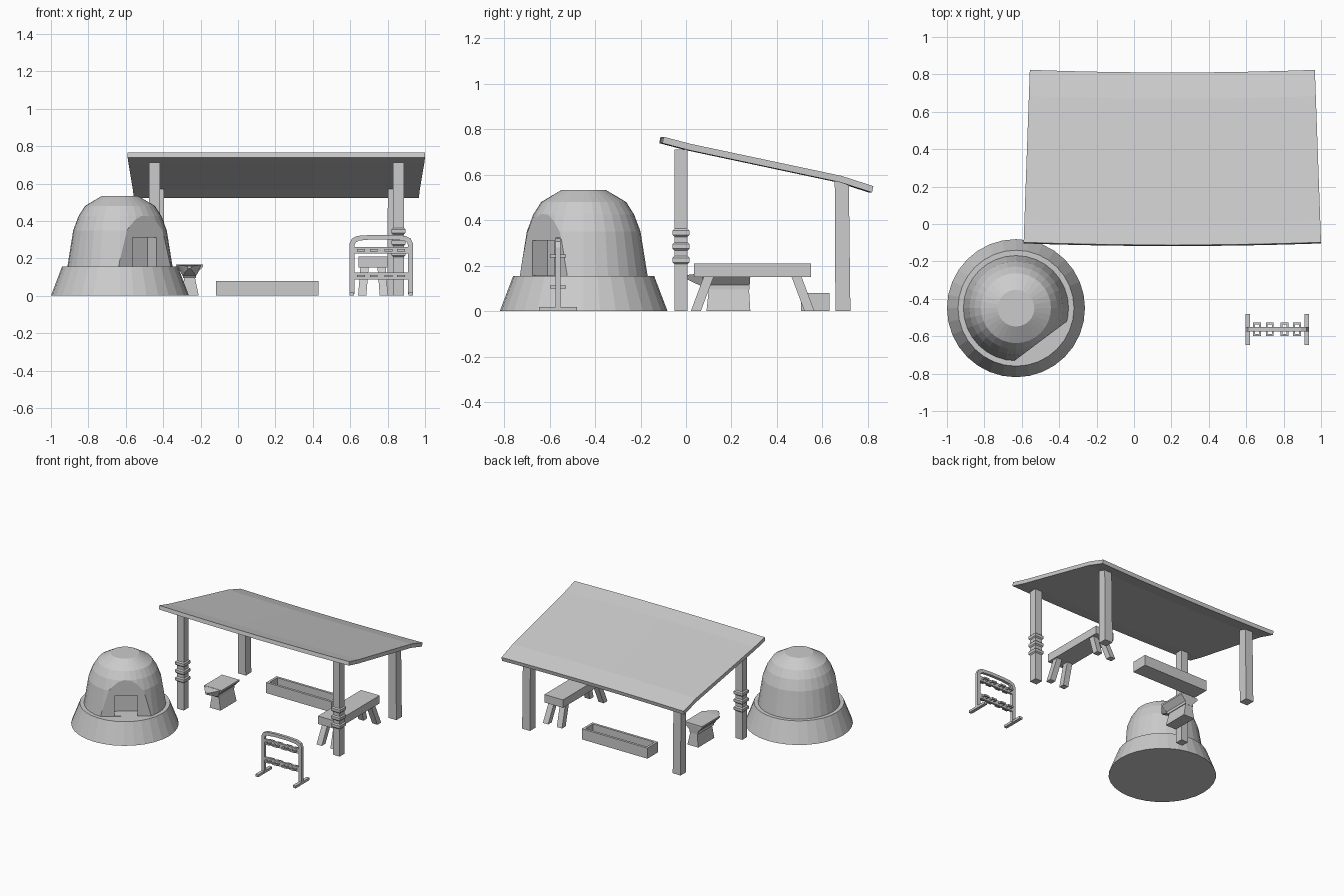
import bpy, bmesh, math
from mathutils import Vector, Matrix

if "Cube" in bpy.data.objects:
    bpy.data.objects.remove(bpy.data.objects["Cube"])

grey = bpy.data.materials.new("plain_grey")
grey.use_nodes = True
grey.diffuse_color = (0.6, 0.6, 0.6, 1)
grey.node_tree.nodes["Principled BSDF"].inputs["Base Color"].default_value = (0.6, 0.6, 0.6, 1)


def finish(name, bm):
    bmesh.ops.recalc_face_normals(bm, faces=bm.faces)
    mesh = bpy.data.meshes.new(name)
    bm.to_mesh(mesh)
    bm.free()
    mesh.materials.append(grey)
    obj = bpy.data.objects.new(name, mesh)
    bpy.context.collection.objects.link(obj)
    return obj


def add_loft(bm, rings):
    """Skin matching closed rings and cap both ends."""
    loops = [[bm.verts.new(p) for p in ring] for ring in rings]
    n = len(loops[0])
    for a, b in zip(loops, loops[1:]):
        for i in range(n):
            j = (i + 1) % n
            bm.faces.new((a[i], a[j], b[j], b[i]))
    bm.faces.new(loops[0][::-1])
    bm.faces.new(loops[-1])


def rect(x0, x1, y0, y1, z):
    return [(x0, y0, z), (x1, y0, z), (x1, y1, z), (x0, y1, z)]


def square(x, y, half, z):
    return rect(x - half, x + half, y - half, y + half, z)


def add_box(bm, x0, x1, y0, y1, z0, z1):
    add_loft(bm, [rect(x0, x1, y0, y1, z0), rect(x0, x1, y0, y1, z1)])


def box(name, *bounds):
    bm = bmesh.new()
    add_box(bm, *bounds)
    return finish(name, bm)


def loft(name, rings):
    bm = bmesh.new()
    add_loft(bm, rings)
    return finish(name, bm)


def lathe(name, centre, profile, sides=32):
    return loft(name, [[(centre[0] + r * math.cos(math.tau * i / sides),
                         centre[1] + r * math.sin(math.tau * i / sides), z)
                        for i in range(sides)] for r, z in profile])


# Kiln: flared base and a dome with a flattened side
CENTRE = Vector((-0.631, -0.45, 0))
OUT = Vector((0.6, -0.8, 0))
lathe("kiln_base", CENTRE, [(0.369, 0), (0.31, 0.155)])
dome = lathe("kiln_dome", CENTRE, [(0.282, 0.15), (0.25, 0.35), (0.222, 0.425),
                                   (0.187, 0.48), (0.098, 0.533)])
bm = bmesh.new()
bm.from_mesh(dome.data)
cut = bmesh.ops.bisect_plane(bm, geom=bm.verts[:] + bm.edges[:] + bm.faces[:],
                             plane_co=CENTRE + OUT * 0.22, plane_no=OUT, clear_outer=True)
bmesh.ops.holes_fill(bm, edges=[e for e in bm.edges if e.is_boundary])
bm.to_mesh(dome.data)
bm.free()

# Doorway recess, cut from the flat side
cutter = box("doorway_cutter", -0.08, 0.08, -0.08, 0.08, 0.156, 0.31)
cutter.hide_render = True
cutter.data.transform(Matrix.Translation(CENTRE + OUT * 0.22)
                      @ Matrix.Rotation(math.atan2(0.6, 0.8), 4, 'Z'))
mod = dome.modifiers.new("doorway", 'BOOLEAN')
mod.operation, mod.object, mod.solver = 'DIFFERENCE', cutter, 'EXACT'
bpy.context.view_layer.update()
graph = bpy.context.evaluated_depsgraph_get()
dome.data = bpy.data.meshes.new_from_object(dome.evaluated_get(graph))
dome.modifiers.clear()
bpy.data.objects.remove(cutter)

# Roof: a bent sheet, tapering to the back and bowed along its width
slope = [(-0.112, 0.767), (0.006, 0.736), (0.67, 0.595), (0.81, 0.55)]
rings = []
STEPS = 8
for i in range(STEPS + 1):
    t = 2 * i / STEPS - 1
    top, bottom = [], []
    for y, z in slope:
        half = 0.795 - 0.033 * (y + 0.112) / 0.922
        x, yy = 0.205 + half * t, y + 0.014 * t * t
        top.append((x, yy, z))
        bottom.append((x, yy - 0.006, z - 0.028))
    rings.append(top + bottom[::-1])
loft("roof", rings)

# Posts, the front pair with three carved bands
for side, x_front, x_back in (("right", -0.447, -0.428), ("left", 0.858, 0.832)):
    y = -0.022
    profile = [(0.029, 0)]
    for z in (0.225, 0.285, 0.345):
        profile += [(0.029, z - 0.018), (0.037, z - 0.01), (0.037, z + 0.01), (0.029, z + 0.018)]
    profile.append((0.029, 0.712))
    loft("front_post_" + side, [square(x_front, y, h, z) for h, z in profile])
    loft("back_post_" + side, [square(x_back, 0.69, 0.033, 0), square(x_back, 0.685, 0.031, 0.57)])

# Bench with splayed legs
box("bench_top", 0.645, 0.8, 0.035, 0.55, 0.15, 0.21)
for sx in (-1, 1):
    for sy in (-1, 1):
        foot = square(0.722 + sx * 0.058, 0.293 + sy * 0.25, 0.022, 0)
        head = square(0.722 + sx * 0.045, 0.293 + sy * 0.19, 0.022, 0.16)
        loft("bench_leg", [foot, head])

# Open trough
loft("trough", [rect(-0.118, 0.43, 0.505, 0.63, 0), rect(-0.118, 0.43, 0.505, 0.63, 0.08),
                rect(-0.1, 0.412, 0.523, 0.612, 0.08), rect(-0.1, 0.412, 0.523, 0.612, 0.02)])

# Anvil: tapered pedestal, flaring body and pointed horn
loft("anvil_pedestal", [rect(-0.3, -0.21, 0.09, 0.283, 0), rect(-0.288, -0.23, 0.1, 0.277, 0.095)])
loft("anvil_body", [rect(-0.295, -0.225, 0.09, 0.278, 0.095),
                    rect(-0.295, -0.225, 0.08, 0.28, 0.115),
                    rect(-0.332, -0.187, 0.07, 0.283, 0.155),
                    rect(-0.332, -0.187, 0.07, 0.283, 0.167)])
loft("anvil_horn", [[(-0.26 + dx * k, y, z) for dx, z in ((-1, zt), (1, zt), (0.5, zb), (-0.5, zb))]
                    for k, y, zt, zb in ((0.07, 0.08, 0.166, 0.105), (0.045, 0.035, 0.163, 0.125),
                                         (0.012, -0.005, 0.158, 0.145))])

# Rack frame: swept arch with uprights
RX, RY = 0.766, -0.563
half_path = [(0.157, 0.01), (0.157, 0.27), (0.145, 0.296), (0.115, 0.31), (0.04, 0.315)]
half_inner = [(0.132, 0.01), (0.132, 0.26), (0.125, 0.275), (0.107, 0.285), (0.04, 0.291)]
half_path = [(x + 0.012, z + 0.01 * (z > 0.1)) for x, z in half_path]
half_inner = [(x + 0.012, z + 0.01 * (z > 0.1)) for x, z in half_inner]


def mirrored(half):
    return half + [(-x, z) for x, z in reversed(half)]


rings = []
for (ox, oz), (ix, iz) in zip(mirrored(half_path), mirrored(half_inner)):
    rings.append([(RX + ox, RY - 0.011, oz), (RX + ox, RY + 0.011, oz),
                  (RX + ix, RY + 0.011, iz), (RX + ix, RY - 0.011, iz)])
loft("rack_frame", rings)

# Rack feet, rails and tool loops on both sides
for s in (-1, 1):
    x = RX + s * 0.157
    box("rack_foot", x - 0.012, x + 0.012, RY - 0.083, RY + 0.083, 0, 0.018)
for z in (0.243, 0.106):
    box("rack_rail", RX - 0.15, RX + 0.15, RY - 0.008, RY + 0.008, z - 0.018, z + 0.018)
    bm = bmesh.new()
    for x in (0.658, 0.726, 0.804, 0.872):
        for s in (-1, 1):
            near, far = RY + s * 0.005, RY + s * 0.036
            for e in (-1, 1):
                add_box(bm, x + e * 0.016 - 0.005, x + e * 0.016 + 0.005,
                        min(near, far), max(near, far), z - 0.006, z + 0.006)
            bar = RY + s * 0.031
            add_box(bm, x - 0.011, x + 0.011, bar - 0.005, bar + 0.005, z - 0.006, z + 0.006)
    finish("rack_loops", bm)
